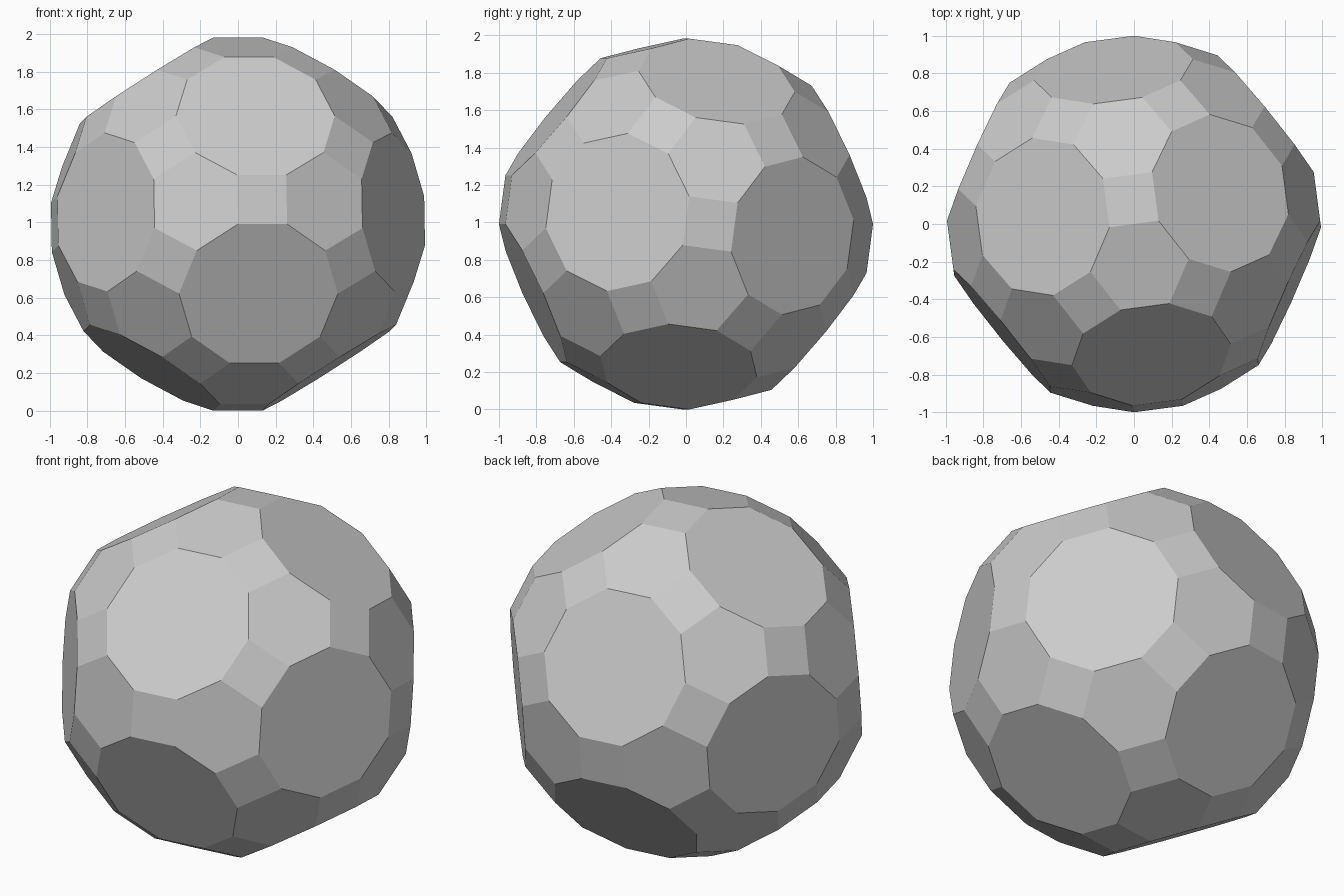
import bpy, bmesh
from itertools import product
from math import sqrt, radians
from mathutils import Vector

if "Cube" in bpy.data.objects:
    bpy.data.objects.remove(bpy.data.objects["Cube"])

P = (1 + sqrt(5)) / 2

# Truncated icosidodecahedron corners: signed cyclic permutations of five seeds
seeds = [(1/P, 1/P, 3+P), (2/P, P, 1+2*P), (1/P, P*P, 3*P-1),
         (2*P-1, 2, 2+P), (P, 3, 2*P)]
corners = []
for a in seeds:
    for k in range(3):
        perm = a[k:] + a[:k]
        for s in product((1, -1), repeat=3):
            corners.append(Vector([u * v for u, v in zip(perm, s)]))

# Orientation: one corner points to the front, its square sits up and right of it
A = Vector((1/P, 1/P, 3+P))
B = Vector((1/P, -1/P, 3+P))      # neighbour along the square/decagon edge
C = Vector((-1/P, 1/P, 3+P))      # neighbour along the square/hexagon edge
ay = -A.normalized()
ax = (B - B.dot(ay) * ay).normalized()
az = ax.cross(ay)
if C.dot(az) < 0:
    az = -az
R = A.length                      # corner radius becomes 1
pts = [Vector((v.dot(ax), v.dot(ay), v.dot(az))) / R for v in corners]
low = min(p.z for p in pts)

# Solid: hull of the corners with coplanar triangles merged into polygons
bm = bmesh.new()
for p in pts:
    bm.verts.new((p.x, p.y, p.z - low))
bmesh.ops.convex_hull(bm, input=bm.verts[:])
bmesh.ops.dissolve_limit(bm, angle_limit=radians(1), verts=bm.verts[:], edges=bm.edges[:])
bmesh.ops.recalc_face_normals(bm, faces=bm.faces[:])
mesh = bpy.data.meshes.new("faceted_ball")
bm.to_mesh(mesh)
bm.free()
bpy.context.collection.objects.link(bpy.data.objects.new("faceted_ball", mesh))
